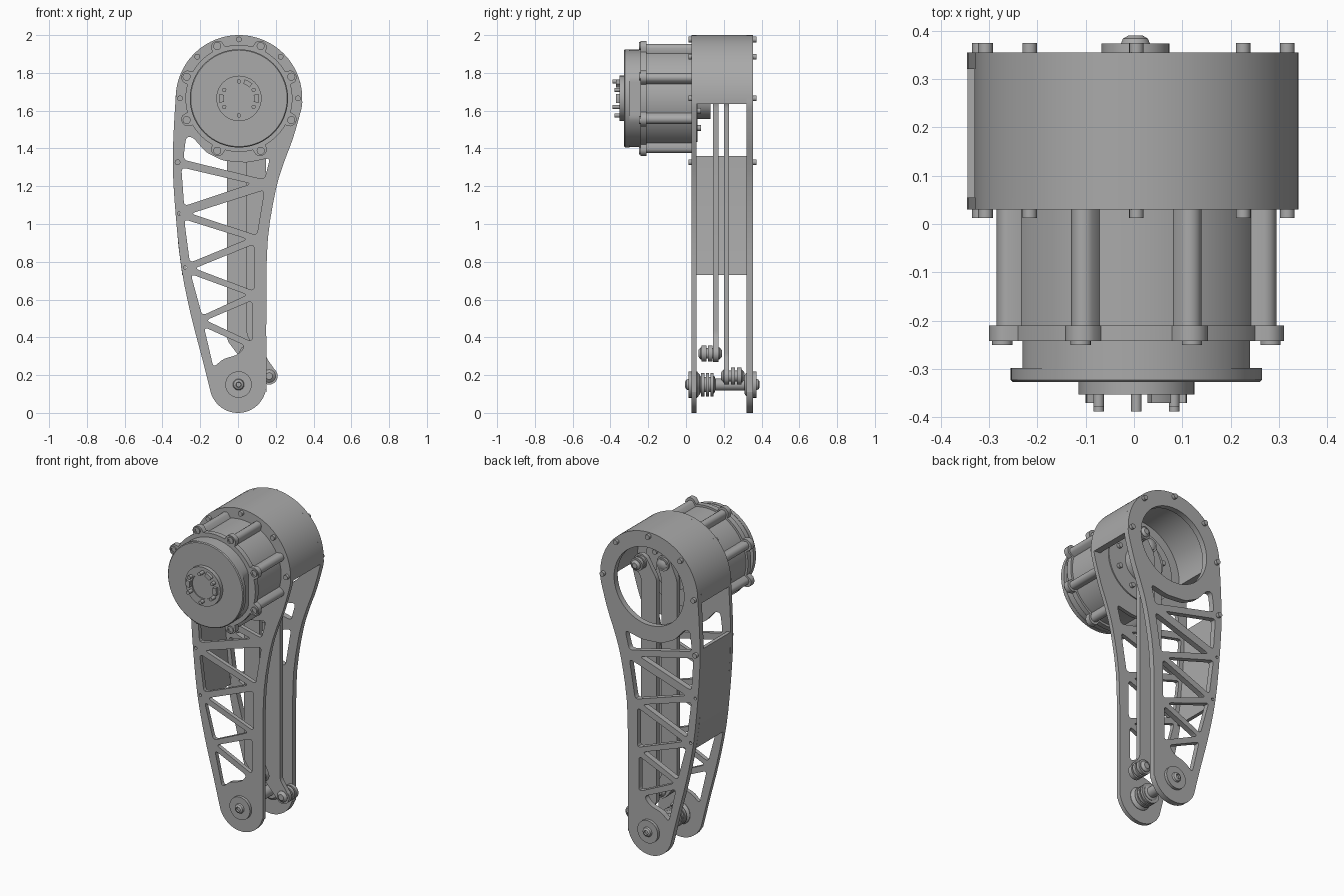
import bpy, bmesh, math
from mathutils import Vector

cube = bpy.data.objects.get("Cube")
if cube:
    bpy.data.objects.remove(cube)

grey = bpy.data.materials.new("machined grey")
grey.use_nodes = True
grey.diffuse_color = (0.4, 0.4, 0.4, 1)
grey.node_tree.nodes["Principled BSDF"].inputs["Base Color"].default_value = grey.diffuse_color

CX, CZ = 0.005, 1.665          # motor axis
HEAD = 0.335                   # radius of the leg head


def finish(name, mesh):
    ob = bpy.data.objects.new(name, mesh)
    bpy.context.collection.objects.link(ob)
    mesh.materials.clear()
    mesh.materials.append(grey)
    bpy.ops.object.select_all(action='DESELECT')
    ob.select_set(True)
    bpy.context.view_layer.objects.active = ob
    bpy.ops.object.shade_smooth_by_angle(angle=math.radians(32))
    return ob


def turned(name, x, z, profile, seg=48):
    """Solid of revolution about a y axis; profile is (y, radius) pairs."""
    bm = bmesh.new()
    rings = [[bm.verts.new((x + r * math.cos(a), y, z + r * math.sin(a)))
              for a in (math.tau * i / seg for i in range(seg))] for y, r in profile]
    for a, b in zip(rings, rings[1:]):
        for i in range(seg):
            j = (i + 1) % seg
            bm.faces.new((a[i], a[j], b[j], b[i]))
    bm.faces.new(rings[0])
    bm.faces.new(rings[-1])
    bmesh.ops.recalc_face_normals(bm, faces=bm.faces)
    me = bpy.data.meshes.new(name)
    bm.to_mesh(me)
    bm.free()
    return finish(name, me)


def plate(name, loops, y0, y1):
    """Flat part cut from an outline and holes in x, z, between two y values."""
    cu = bpy.data.curves.new(name, 'CURVE')
    cu.dimensions = '2D'
    cu.fill_mode = 'BOTH'
    cu.extrude = (y1 - y0) / 2
    for loop in loops:
        sp = cu.splines.new('POLY')
        sp.points.add(len(loop) - 1)
        for p, (x, z) in zip(sp.points, loop):
            p.co = (x, z, 0, 1)
        sp.use_cyclic_u = True
    tmp = bpy.data.objects.new(name + " curve", cu)
    bpy.context.collection.objects.link(tmp)
    dg = bpy.context.evaluated_depsgraph_get()
    me = bpy.data.meshes.new_from_object(tmp.evaluated_get(dg))
    bpy.data.objects.remove(tmp)
    bm = bmesh.new()
    bm.from_mesh(me)
    for v in bm.verts:
        v.co = (v.co.x, (y0 + y1) / 2 - v.co.z, v.co.y)
    bmesh.ops.remove_doubles(bm, verts=bm.verts, dist=1e-5)
    bmesh.ops.recalc_face_normals(bm, faces=bm.faces)
    bm.to_mesh(me)
    bm.free()
    me.name = name
    return finish(name, me)


def arc(x, z, r, a0, a1, n):
    return [(x + r * math.cos(math.radians(a0 + (a1 - a0) * i / n)),
             z + r * math.sin(math.radians(a0 + (a1 - a0) * i / n))) for i in range(n + 1)]


def ring(x, z, r, n=48):
    return arc(x, z, r, 0, 360, n)[:-1]


def smooth(pts, steps=3):
    """Closed Catmull-Rom curve through the points."""
    v = [Vector(p) for p in pts]
    out = []
    for i in range(len(v)):
        a, b, c, d = (v[(i + k) % len(v)] for k in (-1, 0, 1, 2))
        for s in range(steps):
            t = s / steps
            out.append(tuple(0.5 * (2 * b + (c - a) * t + (2 * a - 5 * b + 4 * c - d) * t * t
                                    + (3 * b - a - 3 * c + d) * t ** 3)))
    return out


def rounded(pts, cut=0.025, n=4):
    """Polygon with softened corners."""
    v = [Vector(p) for p in pts]
    out = []
    for i, p in enumerate(v):
        a, b = v[i - 1] - p, v[(i + 1) % len(v)] - p
        s = p + a.normalized() * min(cut, a.length * 0.4)
        e = p + b.normalized() * min(cut, b.length * 0.4)
        for k in range(n + 1):
            t = k / n
            out.append(tuple(s * (1 - t) ** 2 + p * 2 * t * (1 - t) + e * t * t))
    return out


def lobed(base, dist, lobe, n=240):
    """Circle with eight round lugs."""
    out = []
    for i in range(n):
        a = math.tau * i / n
        d = (a % (math.pi / 4)) - math.pi / 8
        q = lobe ** 2 - (dist * math.sin(d)) ** 2
        r = max(base, dist * math.cos(d) + math.sqrt(q)) if q > 0 else base
        out.append((CX + r * math.cos(a), CZ + r * math.sin(a)))
    return out


def bolt(name, x, z, y0, y1, r=0.015):
    turned(name, x, z, [(y0, r), (y1, r)], 16)


# Side plates with truss windows
outline = smooth(arc(CX, CZ, HEAD, -10, 180, 22)
                 + [(-0.34, 1.5), (-0.345, 1.3), (-0.33, 1.05), (-0.3, 0.77), (-0.25, 0.52), (-0.19, 0.29)]
                 + arc(0, 0.15, 0.15, 195, 360, 18)
                 + [(0.15, 0.6), (0.158, 0.92), (0.2, 1.18), (0.245, 1.33), (0.29, 1.45)])
windows = [
    [(-0.275, 1.46), (-0.24, 1.46), (-0.17, 1.38), (-0.08, 1.335), (0.05, 1.325), (0.17, 1.35),
     (0.14, 1.235), (-0.29, 1.34)],
    [(-0.3, 1.3), (0.07, 1.213), (-0.285, 1.095)],
    [(-0.25, 1.055), (0.14, 1.18), (0.1, 0.94)],
    [(-0.285, 1.025), (0.05, 0.92), (-0.255, 0.795)],
    [(-0.23, 0.765), (0.085, 0.893), (0.085, 0.645)],
    [(-0.25, 0.735), (0.05, 0.625), (-0.19, 0.515)],
    [(-0.17, 0.49), (0.075, 0.595), (0.075, 0.375)],
    [(-0.18, 0.455), (0.04, 0.355), (0.0, 0.308), (-0.08, 0.285), (-0.13, 0.24)]]
cuts = [rounded(w) for w in windows] + [ring(x, z, 0.009, 12) for x, z in ((-0.312, 1.055), (-0.28, 0.77))]
plate("front_side_plate", [outline] + cuts, 0.03, 0.055)
plate("back_side_plate", [outline, ring(CX, CZ, 0.24, 64)] + cuts, 0.32, 0.355)

# Head shell and rear cover panel
plate("head_shell", [arc(CX, CZ, HEAD, -5, 185, 60) + arc(CX, CZ, 0.29, 185, -5, 60)], 0.055, 0.32)
edge = [(-0.344, 1.36), (-0.341, 1.2), (-0.33, 1.05), (-0.315, 0.88), (-0.295, 0.73)]
plate("cover_panel", [edge + [(x + 0.022, z) for x, z in reversed(edge)]], 0.055, 0.32)

# Plate bolts
spots = [(CX + 0.312 * math.cos(a), CZ + 0.312 * math.sin(a)) for a in (math.pi / 4 * k for k in range(5))]
for x, z in spots + [(-0.32, 1.327)]:
    bolt("front_plate_bolt", x, z, 0.012, 0.03)
    bolt("back_plate_bolt", x, z, 0.355, 0.374)

# Motor housing, flange and rotor
plate("motor_housing", [lobed(0.27, 0.285, 0.026)], -0.21, 0.03)
plate("motor_flange", [lobed(0.283, 0.29, 0.037)], -0.242, -0.21)
for k in range(8):
    a = math.pi / 8 + math.pi / 4 * k
    x, z = CX + 0.3 * math.cos(a), CZ + 0.3 * math.sin(a)
    turned("flange_bolt", x, z, [(-0.242, 0.021), (-0.25, 0.021), (-0.25, 0.012), (-0.244, 0.012)], 16)
neck = [(max(CX - 0.235, min(CX + 0.235, x)), z) for x, z in ring(CX, CZ, 0.258, 96)]
plate("rotor_neck", [neck], -0.3, -0.24)
turned("rotor_face", CX, CZ, [(-0.298, 0.26), (-0.322, 0.26), (-0.327, 0.255)], 96)
turned("output_hub", CX, CZ, [(-0.325, 0.12), (-0.352, 0.12), (-0.352, 0.075), (-0.346, 0.075)])
for k in range(6):
    a = math.pi / 6 + math.pi / 3 * k
    bolt("output_pin", CX + 0.09 * math.cos(a), CZ + 0.09 * math.sin(a), -0.352, -0.388 if k % 2 else -0.378, 0.011)
for a in (0, 60, 180):
    key = arc(CX, CZ, 0.105, a - 13, a + 13, 6) + arc(CX, CZ, 0.08, a + 13, a - 13, 6)
    plate("output_key", [key], -0.37, -0.35)

# Motor back and crank
turned("motor_back", CX, CZ, [(0.05, 0.23), (0.062, 0.23), (0.062, 0.11), (0.13, 0.11)])
for k in range(8):
    a = math.pi / 8 + math.pi / 4 * k
    bolt("motor_back_bolt", CX + 0.17 * math.cos(a), CZ + 0.17 * math.sin(a), 0.06, 0.08)


# Push rods with offset eyes
def rod(name, x, low, high, y0, y1):
    w = 0.053
    body = (arc(*low, 0.045, 225, 380, 10) + [(x + w, low[1] + 0.1), (x + w, high[1] - 0.1)]
            + arc(*high, 0.05, -20, 140, 10) + [(x - w, high[1] - 0.08), (x - w, low[1] + 0.07)])
    plate(name, [rounded(body, 0.02, 3)], y0, y1)


rod("inner_rod", -0.005, (0.05, 0.315), (0.03, 1.73), 0.143, 0.172)
rod("outer_rod", 0.095, (0.165, 0.195), (0.15, 1.73), 0.2, 0.228)


def spool(name, x, z, y, length, r):
    """Grooved bearing stack with domed ends."""
    shape = [(0, 0.4), (0.1, 0.75), (0.14, 0.75), (0.14, 1), (0.34, 1), (0.34, 0.65), (0.42, 0.65), (0.42, 1),
             (0.6, 1), (0.6, 0.65), (0.68, 0.65), (0.68, 1), (0.86, 1), (0.86, 0.75), (0.9, 0.75), (1, 0.4)]
    turned(name, x, z, [(y + t * length, f * r) for t, f in shape], 32)


spool("inner_rod_bearing", 0.05, 0.315, 0.065, 0.125, 0.043)
spool("outer_rod_bearing", 0.165, 0.195, 0.185, 0.125, 0.045)
spool("outer_rod_top_bearing", 0.15, 1.73, 0.17, 0.12, 0.04)
spool("inner_rod_top_bearing", 0.03, 1.73, 0.12, 0.08, 0.04)

# Knee axle with bosses
turned("knee_axle", 0, 0.15, [(0.03, 0.032), (0.33, 0.032)], 32)
spool("knee_bearing", 0, 0.15, 0.068, 0.09, 0.062)
for name, y, s in (("front_knee_boss", 0.03, -1), ("back_knee_boss", 0.355, 1)):
    turned(name, 0.003, 0.15, [(y - s * 0.045, 0.05), (y - s * 0.028, 0.07), (y + s * 0.018, 0.07),
                               (y + s * 0.018, 0.03), (y + s * 0.028, 0.026), (y + s * 0.035, 0.014),
                               (y + s * 0.025, 0.012)])
